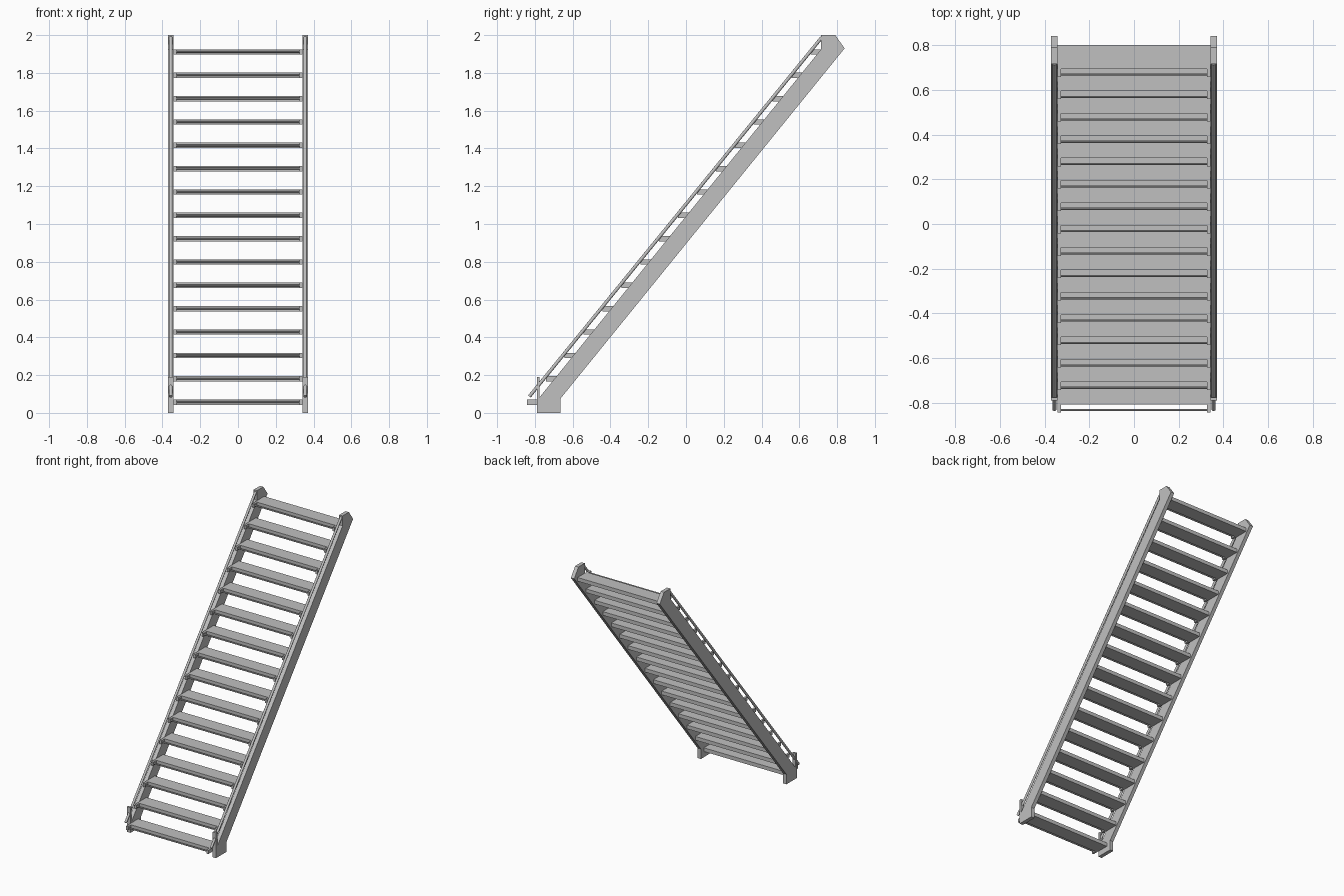
import bpy
from mathutils import Vector

cube = bpy.data.objects.get("Cube")
if cube:
    bpy.data.objects.remove(cube, do_unlink=True)

grey = bpy.data.materials.new("light_grey")
grey.use_nodes = True
colour = (0.53, 0.53, 0.53, 1)
grey.diffuse_color = colour
grey.node_tree.nodes["Principled BSDF"].inputs["Base Color"].default_value = colour


def add_mesh(name, verts, faces):
    mesh = bpy.data.meshes.new(name)
    mesh.from_pydata(verts, [], faces)
    mesh.materials.append(grey)
    obj = bpy.data.objects.new(name, mesh)
    bpy.context.collection.objects.link(obj)
    return obj


def slab(name, profile, x0, x1):
    """Extrude a closed (y, z) profile from x0 to x1."""
    n = len(profile)
    verts = [(x, y, z) for x in (x0, x1) for y, z in profile]
    faces = [tuple(reversed(range(n))), tuple(range(n, 2 * n))]
    faces += [(i, (i + 1) % n, n + (i + 1) % n, n + i) for i in range(n)]
    return add_mesh(name, verts, faces)


def box(name, x0, x1, y0, y1, z0, z1):
    return slab(name, [(y0, z0), (y1, z0), (y1, z1), (y0, z1)], x0, x1)


def rod(name, start, end, radius, sides):
    a, b = Vector(start), Vector(end)
    bpy.ops.mesh.primitive_cylinder_add(vertices=sides, radius=radius,
                                        depth=(b - a).length, location=(a + b) / 2)
    obj = bpy.context.object
    obj.name = name
    obj.rotation_euler = (b - a).to_track_quat("Z", "Y").to_euler()
    obj.data.materials.append(grey)
    bpy.ops.object.shade_smooth_by_angle()
    return obj


# Side stringers with foot, front post and pointed head
stringer = [(-0.79, 0), (-0.665, 0), (-0.665, 0.075), (0.84, 1.93), (0.79, 2.0),
            (0.715, 2.0), (0.715, 1.925), (-0.775, 0.083), (-0.775, 0.19), (-0.79, 0.19)]
inner, outer = 0.342, 0.37
for side, sx in (("left", 1), ("right", -1)):
    x0, x1 = sorted((sx * inner, sx * outer))
    slab(side + "_stringer", stringer, x0, x1)
    # Sloping rail from the front post to the head
    x = (x0 + x1) / 2
    rod(side + "_rail", (x, -0.829, 0.087), (x, 0.718, 1.987), 0.009, 16)

# Treads, each with a thin nosing rod held by two end lugs
for i in range(16):
    y = -0.842 + 0.1 * i
    z = 0.043 + 0.1236 * i
    top = z + 0.028
    box(f"tread_{i + 1}", -inner, inner, y + 0.036, y + 0.142, z, top)
    for side, sx in (("left", 1), ("right", -1)):
        x0, x1 = sorted((sx * 0.326, sx * inner))
        box(f"{side}_lug_{i + 1}", x0, x1, y, y + 0.036, z, top)
    rod(f"nosing_rod_{i + 1}", (-0.327, y + 0.01, z + 0.014),
        (0.327, y + 0.01, z + 0.014), 0.005, 10)
